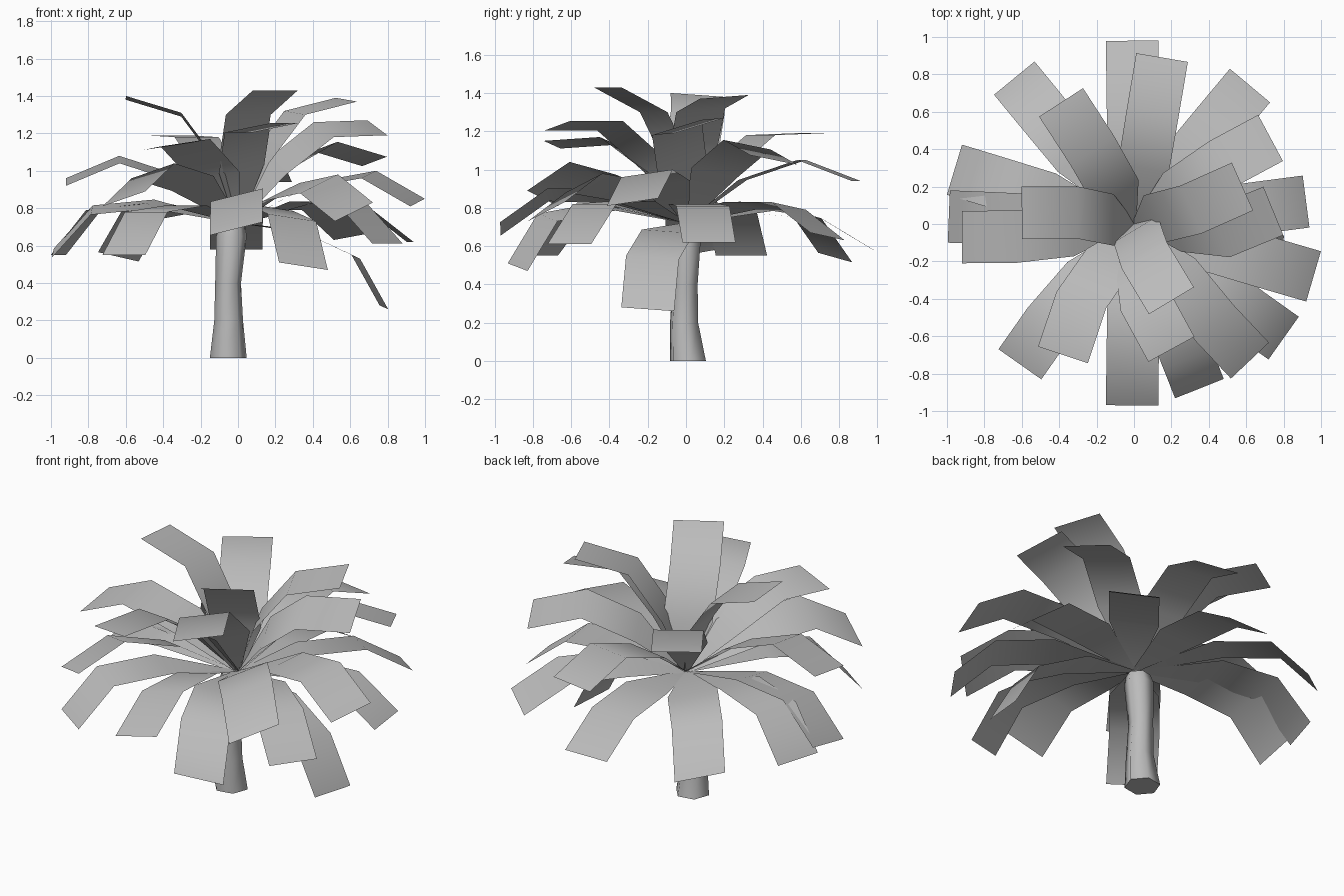
import bpy, bmesh
from math import atan2, cos, sin, sqrt, pi, radians
from mathutils import Vector

cube = bpy.data.objects.get("Cube")
if cube:
    bpy.data.objects.remove(cube)

grey = bpy.data.materials.new("plain grey")
grey.use_nodes = True
colour = (0.5, 0.5, 0.5, 1)
grey.diffuse_color = colour
grey.node_tree.nodes["Principled BSDF"].inputs["Base Color"].default_value = colour


def finish(name, bm):
    """Turn a bmesh into a smooth shaded object."""
    for face in bm.faces:
        face.smooth = len(face.verts) == 4
    mesh = bpy.data.meshes.new(name)
    bm.to_mesh(mesh)
    bm.free()
    mesh.materials.append(grey)
    obj = bpy.data.objects.new(name, mesh)
    bpy.context.collection.objects.link(obj)


def make_trunk(sides=6):
    """Slightly leaning trunk: rings of (x, y, z, radius)."""
    rings = [(-.052, .01, 0, .1), (-.05, -.01, .2, .078), (-.053, -.005, .4, .07),
             (-.035, 0, .65, .083), (-.03, 0, .7, .07)]
    bm = bmesh.new()
    loops = []
    for x, y, z, r in rings:
        turns = [radians(10) + 2 * pi * i / sides for i in range(sides)]
        loops.append([bm.verts.new((x + r * cos(a), y + r * sin(a), z)) for a in turns])
    for low, high in zip(loops, loops[1:]):
        for i in range(sides):
            j = (i + 1) % sides
            bm.faces.new((low[i], low[j], high[j], high[i]))
    bm.faces.new(loops[0][::-1])
    bm.faces.new(loops[-1])
    finish("trunk", bm)


def make_frond(name, x, y, tip_z, bend_z, roll=0, turn=0):
    """Folded strip from the crown over two bends to its tip."""
    root_z, fold = .72, .31
    heading = atan2(y, x) + radians(turn)
    out = Vector((cos(heading), sin(heading), 0))
    side = Vector((-out.y, out.x, 0))
    drop = tip_z - bend_z
    length = sqrt(max(fold * fold - drop * drop, .01))
    tip = Vector((x, y, tip_z))
    bend = Vector((x, y, bend_z)) - out * length
    # the inner bend lies between the rise from the crown and the outer slope
    bend_r = bend.xy.length
    rise = atan2(bend_z - root_z, bend_r)
    slope = rise - .2 * (rise - atan2(drop, length))
    step = min(.33, bend_r * .95 / cos(slope))
    inner = Vector((bend.x, bend.y, 0)) * (1 - step * cos(slope) / bend_r)
    inner.z = bend_z - step * sin(slope)
    spine = [(Vector((0, 0, root_z)), .015), (inner, .138), (bend, .14), (tip, .14)]
    bm = bmesh.new()
    rows = []
    for centre, half in spine:
        across = side * half + Vector((0, 0, roll / 2 * half / .14))
        rows.append([bm.verts.new(centre - across), bm.verts.new(centre + across)])
    for a, b in zip(rows, rows[1:]):
        bm.faces.new((a[0], b[0], b[1], a[1]))
    finish(name, bm)


# Fronds by tier: tip x, tip y, tip height, bend height, sideways tilt, turn in degrees
tiers = {
    "upper_frond": [
        (-.6, .06, 1.39, 1.3, .02, 6), (.58, .2, 1.38, 1.31, .02, 5),
        (.2, -.41, 1.43, 1.3, 0, 5), (-.39, .65, 1.19, 1.18, 0, 2),
        (.745, .07, 1.23, 1.22, .08, 17), (-.38, -.7, 1.13, 1.15, .04, 10),
        (.2, -.67, 1.23, 1.23, .05, 12)],
    "middle_frond": [
        (.15, .89, .94, 1.05), (.73, .46, 1.05, 1.13, -.05, -4),
        (-.92, -.07, .94, 1.06, -.04, -4), (-.61, -.75, .85, 1, .08, 4),
        (-.01, -.97, .69, .87, .07), (.62, -.73, .78, .93, .1, 3),
        (.96, -.28, .83, .98, .04)],
    "lower_frond": [
        (-.01, .98, .58, .74), (.62, .74, .65, .81, -.04), (-.64, .78, .54, .77, .05),
        (-.96, .29, .55, .79), (-.99, .04, .56, .79, -.05), (-.61, -.75, .55, .78, 0, 4),
        (.35, -.88, .49, .75, -.04), (.8, -.61, .61, .82, 0, 2), (.92, .12, .62, .81),
        (.78, -.2, .27, .54, -.02, 5)],
}

make_trunk()
for tier, fronds in tiers.items():
    for number, shape in enumerate(fronds, 1):
        make_frond(f"{tier}_{number}", *shape)
